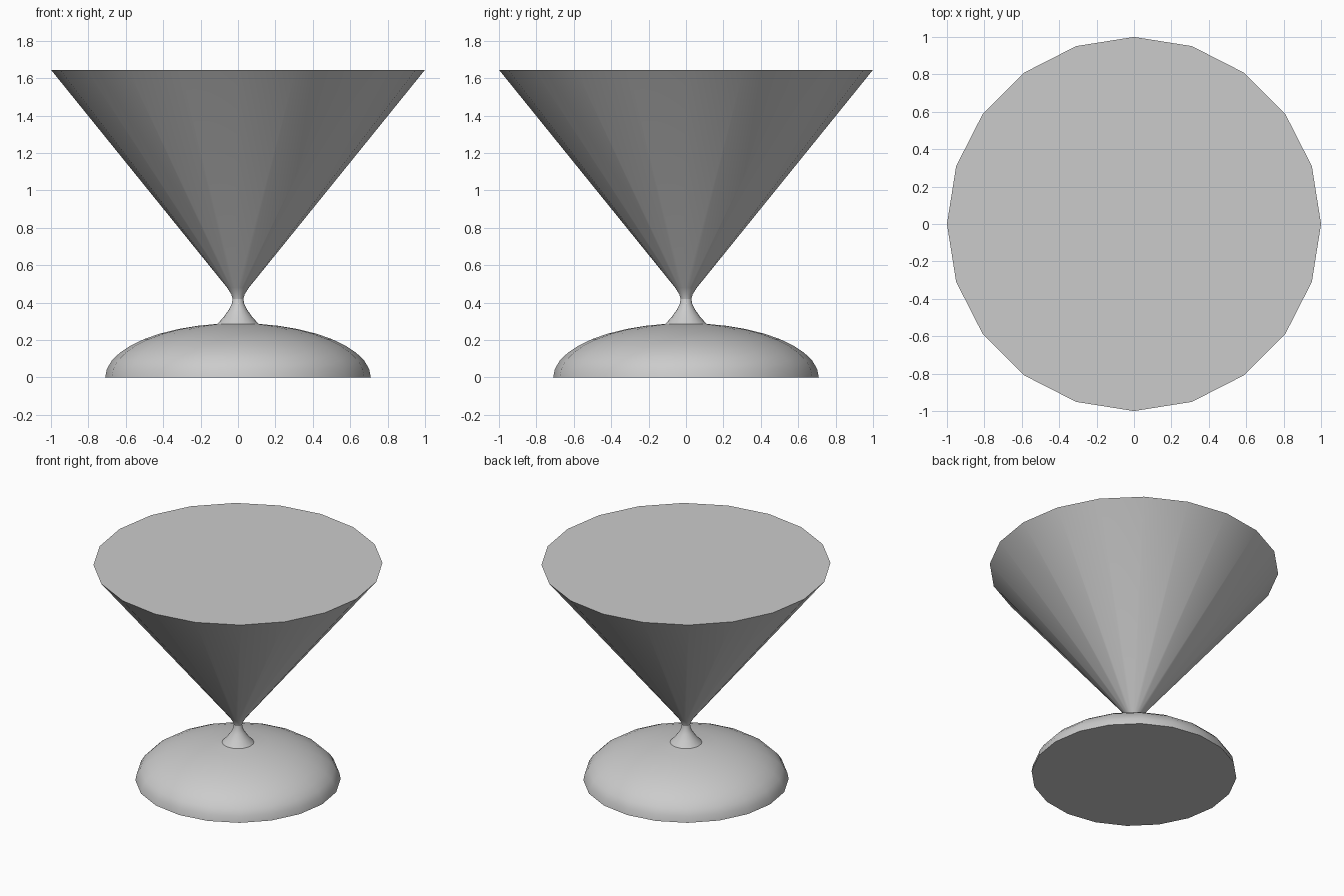
import bpy, bmesh, math

if "Cube" in bpy.data.objects:
    bpy.data.objects.remove(bpy.data.objects["Cube"])

SIDES = 20


def lathe(name, profile, cap_bottom=False, cap_top=False):
    """Revolve (radius, height) points around z, with optional flat ends."""
    bm = bmesh.new()
    rings = []
    for r, z in profile:
        rings.append([bm.verts.new((r * math.cos(2 * math.pi * i / SIDES),
                                    r * math.sin(2 * math.pi * i / SIDES), z))
                      for i in range(SIDES)])
    for low, high in zip(rings, rings[1:]):
        for i in range(SIDES):
            j = (i + 1) % SIDES
            bm.faces.new((low[i], low[j], high[j], high[i]))
    if cap_bottom:
        bm.faces.new(rings[0][::-1])
    if cap_top:
        bm.faces.new(rings[-1])
    mesh = bpy.data.meshes.new(name)
    bm.to_mesh(mesh)
    bm.free()
    obj = bpy.data.objects.new(name, mesh)
    bpy.context.collection.objects.link(obj)
    bpy.ops.object.select_all(action='DESELECT')
    obj.select_set(True)
    bpy.context.view_layer.objects.active = obj
    bpy.ops.object.shade_smooth_by_angle(angle=math.radians(30))
    return obj


# Domed foot: a quarter ellipse that stops at the stem
stop = math.acos(0.11 / 0.71)
dome = [(0.71 * math.cos(stop * i / 9), 0.29 * math.sin(stop * i / 9))
        for i in range(10)]
lathe("foot", dome, cap_bottom=True)

# Flared stem narrowing to the waist
lathe("stem", [dome[-1], (0.075, 0.325), (0.047, 0.365),
               (0.033, 0.395), (0.029, 0.42)])

# Wide conical bowl with a flat closed top
lathe("bowl", [(0.029, 0.42), (0.036, 0.445), (0.058, 0.48), (1.0, 1.645)],
      cap_top=True)
